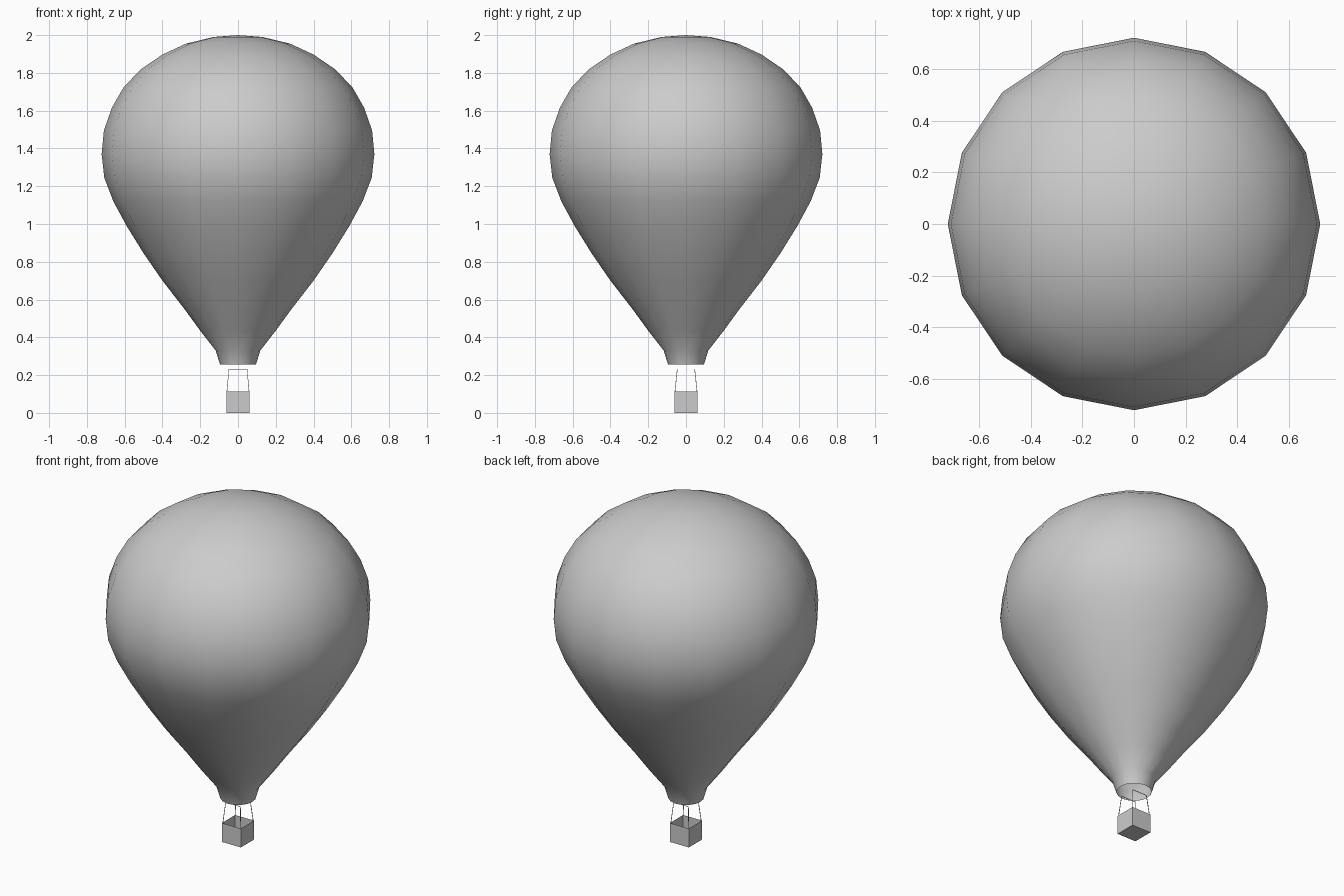
import bpy, bmesh, math

if "Cube" in bpy.data.objects:
    bpy.data.objects.remove(bpy.data.objects["Cube"])

def make_object(name, bm, smooth=False):
    mesh = bpy.data.meshes.new(name)
    bmesh.ops.recalc_face_normals(bm, faces=bm.faces)
    for f in bm.faces:
        f.smooth = smooth
    bm.to_mesh(mesh)
    bm.free()
    ob = bpy.data.objects.new(name, mesh)
    bpy.context.collection.objects.link(ob)
    return ob

# Envelope: 16-sided lathe, open at the mouth
SIDES = 16
profile = [(0.095, 0.255), (0.118, 0.33), (0.2, 0.435), (0.28, 0.545),
           (0.40, 0.70), (0.50, 0.845), (0.59, 0.99), (0.66, 1.12),
           (0.708, 1.245), (0.722, 1.37), (0.71, 1.495), (0.668, 1.615),
           (0.605, 1.725), (0.513, 1.82), (0.40, 1.897), (0.275, 1.955),
           (0.13, 1.99)]
bm = bmesh.new()
rings = [[bm.verts.new((r * math.cos(2 * math.pi * i / SIDES),
                        r * math.sin(2 * math.pi * i / SIDES), z))
          for i in range(SIDES)] for r, z in profile]
for low, high in zip(rings, rings[1:]):
    for i in range(SIDES):
        j = (i + 1) % SIDES
        bm.faces.new((low[i], low[j], high[j], high[i]))
crown = bm.verts.new((0, 0, 2.0))
for i in range(SIDES):
    bm.faces.new((rings[-1][i], rings[-1][(i + 1) % SIDES], crown))
make_object("envelope", bm, smooth=True)

# Basket: thin-walled box, open at the top
bm = bmesh.new()
bmesh.ops.create_cube(bm, size=1)
top = [f for f in bm.faces if f.normal.z > 0.9]
for v in bm.verts:
    v.co = (v.co.x * 0.124, v.co.y * 0.124, (v.co.z + 0.5) * 0.112)
bmesh.ops.delete(bm, geom=top, context='FACES_ONLY')
make_object("basket", bm)

# Rope frames: an arch of thin line at the front and at the back
for name, s in (("front_rope_frame", -1), ("back_rope_frame", 1)):
    curve = bpy.data.curves.new(name, 'CURVE')
    curve.dimensions = '3D'
    curve.bevel_depth = 0.002
    curve.bevel_resolution = 0
    curve.use_fill_caps = True
    path = [(-0.059, s * 0.059, 0.108), (-0.048, s * 0.046, 0.232),
            (0.048, s * 0.046, 0.232), (0.059, s * 0.059, 0.108)]
    spline = curve.splines.new('POLY')
    spline.points.add(len(path) - 1)
    for p, co in zip(spline.points, path):
        p.co = (*co, 1)
    bpy.context.collection.objects.link(bpy.data.objects.new(name, curve))
